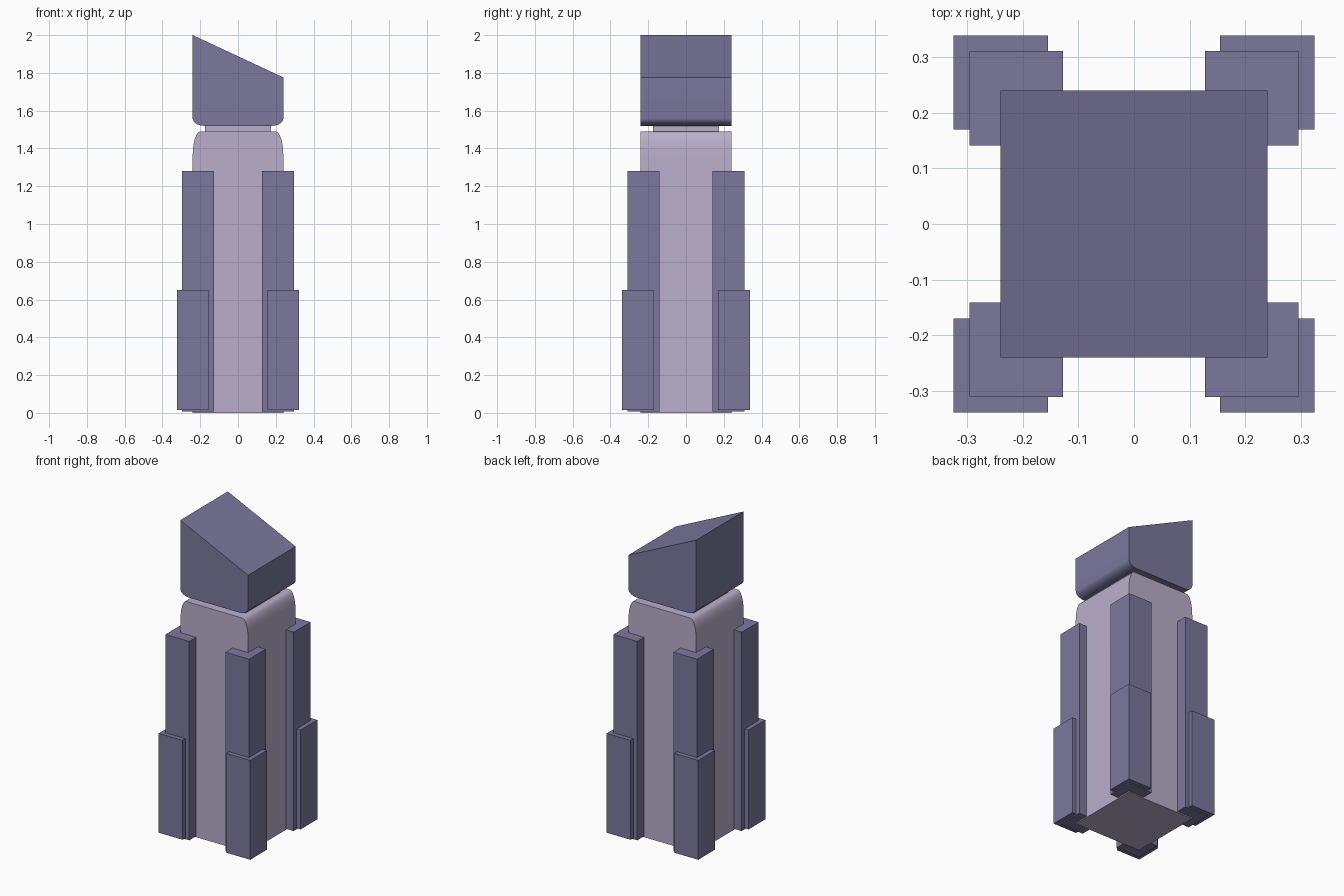
import bpy
import bmesh
import math

if "Cube" in bpy.data.objects:
    bpy.data.objects.remove(bpy.data.objects["Cube"])


def material(name, rgb):
    m = bpy.data.materials.new(name)
    m.diffuse_color = (*rgb, 1)
    m.use_nodes = True
    m.node_tree.nodes["Principled BSDF"].inputs["Base Color"].default_value = m.diffuse_color
    return m


STONE = material("dark_violet", (0.20, 0.19, 0.34))
CORE = material("pale_violet", (0.49, 0.43, 0.60))


def add_object(name, bm, mat):
    bmesh.ops.recalc_face_normals(bm, faces=bm.faces)
    mesh = bpy.data.meshes.new(name)
    bm.to_mesh(mesh)
    bm.free()
    mesh.materials.append(mat)
    ob = bpy.data.objects.new(name, mesh)
    bpy.context.collection.objects.link(ob)
    return ob


def extrude_profile(name, points, half_depth, mat):
    """Extrude an x-z outline along y, smoothing only its curved edges."""
    bm = bmesh.new()
    face = bm.faces.new([bm.verts.new((x, -half_depth, z)) for x, z in points])
    new = bmesh.ops.extrude_face_region(bm, geom=[face], use_keep_orig=True)["geom"]
    bmesh.ops.translate(bm, vec=(0, 2 * half_depth, 0),
                        verts=[v for v in new if isinstance(v, bmesh.types.BMVert)])
    ob = add_object(name, bm, mat)
    bpy.ops.object.select_all(action="DESELECT")
    ob.select_set(True)
    bpy.context.view_layer.objects.active = ob
    bpy.ops.object.shade_smooth_by_angle(angle=math.radians(30))


def box(name, lo, hi, mat):
    bm = bmesh.new()
    bmesh.ops.create_cube(bm, size=1)
    for v in bm.verts:
        v.co = [(a + b) / 2 + c * (b - a) for a, b, c in zip(lo, hi, v.co)]
    return add_object(name, bm, mat)


def arc(cx, cz, rx, rz, start, end, steps=8):
    angles = [math.radians(start + (end - start) * i / steps) for i in range(steps + 1)]
    return [(cx + rx * math.cos(a), cz + rz * math.sin(a)) for a in angles]


# Main shaft with stretched round shoulders on its left and right
extrude_profile("shaft", [(-0.24, 0), (0.24, 0)]
                + arc(0.20, 1.36, 0.04, 0.13, 0, 90)
                + arc(-0.20, 1.36, 0.04, 0.13, 90, 180), 0.24, CORE)

# Narrow neck between shaft and cap
box("neck", (-0.175, -0.175, 1.47), (0.175, 0.175, 1.54), CORE)

# Slanted cap with rounded lower edges
extrude_profile("cap", arc(-0.18, 1.56, 0.06, 0.04, 180, 270)
                + arc(0.18, 1.56, 0.06, 0.04, 270, 360)
                + [(0.24, 1.776), (-0.24, 2.0)], 0.24, STONE)

# Tall and short corner pillars, mirrored to all four corners
for name, lo, hi in (
        ("tall_pillars", (0.128, 0.141, 0.007), (0.296, 0.311, 1.28)),
        ("short_pillars", (0.155, 0.17, 0.014), (0.324, 0.339, 0.65))):
    pillars = box(name, lo, hi, STONE)
    mirror = pillars.modifiers.new("corners", "MIRROR")
    mirror.use_axis = (True, True, False)
